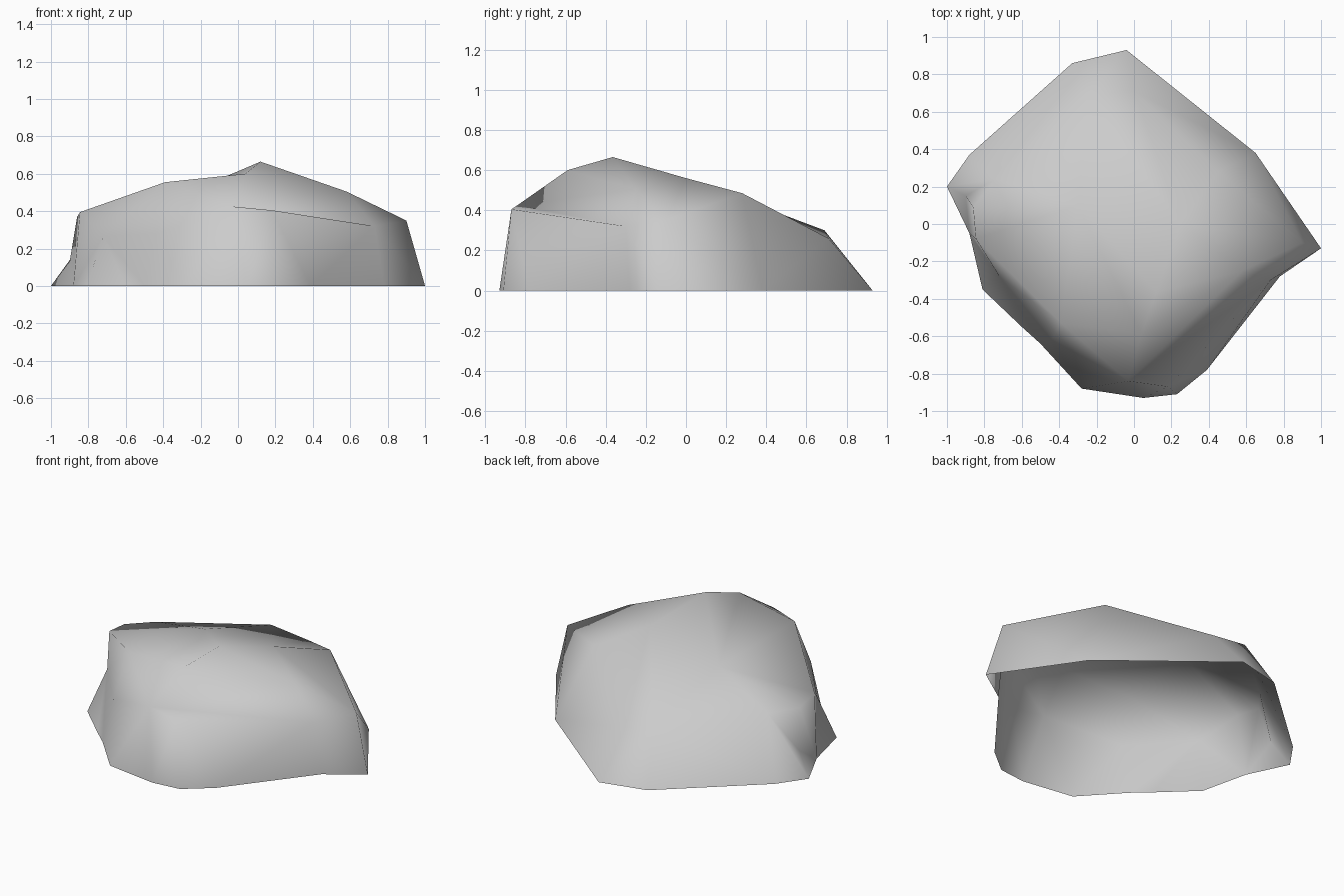
import bpy, bmesh, math
from mathutils import Vector

cube = bpy.data.objects.get("Cube")
if cube:
    bpy.data.objects.remove(cube, do_unlink=True)

# Rock outline on the ground, counter-clockwise from the right side
BASE = [(-.88, -.05), (-.81, -.35), (-.6, -.55), (-.5, -.64), (-.28, -.88),
        (.05, -.93), (.23, -.91), (.39, -.78), (.78, -.28), (1, -.13),
        (.65, .38), (-.04, .93), (-.33, .86), (-.88, .37), (-1, .2)]
# Shoulder, where the walls turn into the top
SHOULDER = [(-.845, -.08, .395), (-.72, -.28, .265), (-.44, -.62, .28),
            (-.03, -.84, .425), (.73, -.3, .32), (.9, -.1, .35),
            (.45, .28, .485), (0, .71, .26), (-.25, .69, .3),
            (-.74, .24, .36), (-.86, .09, .37)]
# Outer lip of the front ledge
LIP = (.18, -.87, .405)
# Crown around the peak
CROWN = [(-.39, -.53, .555), (.04, -.59, .6), (.58, -.25, .505),
         (.25, 0, .56), (-.3, .1, .485)]
PEAK = (.12, -.365, .665)


def turn(ring):
    """Angles around the centre, rising along the ring and one step past it."""
    angles = []
    for v in ring + ring[:1]:
        a = math.atan2(v.co.y, v.co.x) % math.tau
        while angles and a < angles[-1]:
            a += math.tau
        angles.append(a)
    return angles


def bridge(bm, low, high):
    """Join two rings with triangles, stepping round by angle."""
    la, ha = turn(low), turn(high)
    i = j = 0
    while i < len(low) or j < len(high):
        a, b = low[i % len(low)], high[j % len(high)]
        if j == len(high) or (i < len(low) and la[i + 1] <= ha[j + 1]):
            i += 1
            bm.faces.new((a, low[i % len(low)], b))
        else:
            j += 1
            bm.faces.new((a, high[j % len(high)], b))


# Rock shell, open underneath
bm = bmesh.new()
base = [bm.verts.new((x, y, 0)) for x, y in BASE]
shoulder = [bm.verts.new(p) for p in SHOULDER]
crown = [bm.verts.new(p) for p in CROWN]
lip, peak = bm.verts.new(LIP), bm.verts.new(PEAK)
bridge(bm, base, shoulder[:4] + [lip] + shoulder[4:])
bridge(bm, shoulder, crown)

# Front ledge
bm.faces.new((shoulder[3], lip, shoulder[4]))

# Peak, with a lower slope to its right
summit = crown[1:]
for a, b in zip(summit, summit[1:] + summit[:1]):
    bm.faces.new((a, b, peak))
bm.faces.new((crown[0], crown[1], crown[-1]))

# Small hollow above the foot on the right side
foot_edge = bm.edges.get((base[-1], shoulder[-1]))
if foot_edge:
    edge, hollow = bmesh.utils.edge_split(foot_edge, base[-1], .5)
    hollow.co = Vector((-.9, .15, .13))
bmesh.ops.triangulate(bm, faces=[f for f in bm.faces if len(f.verts) > 3])

mesh = bpy.data.meshes.new("rock")
bm.to_mesh(mesh)
bm.free()
rock = bpy.data.objects.new("rock", mesh)
bpy.context.collection.objects.link(rock)
for poly in mesh.polygons:
    poly.use_smooth = True

# Stone colour
stone = bpy.data.materials.new("stone_grey")
stone.use_nodes = True
grey = (.6, .6, .6, 1)
stone.diffuse_color = grey
stone.node_tree.nodes["Principled BSDF"].inputs["Base Color"].default_value = grey
mesh.materials.append(stone)
